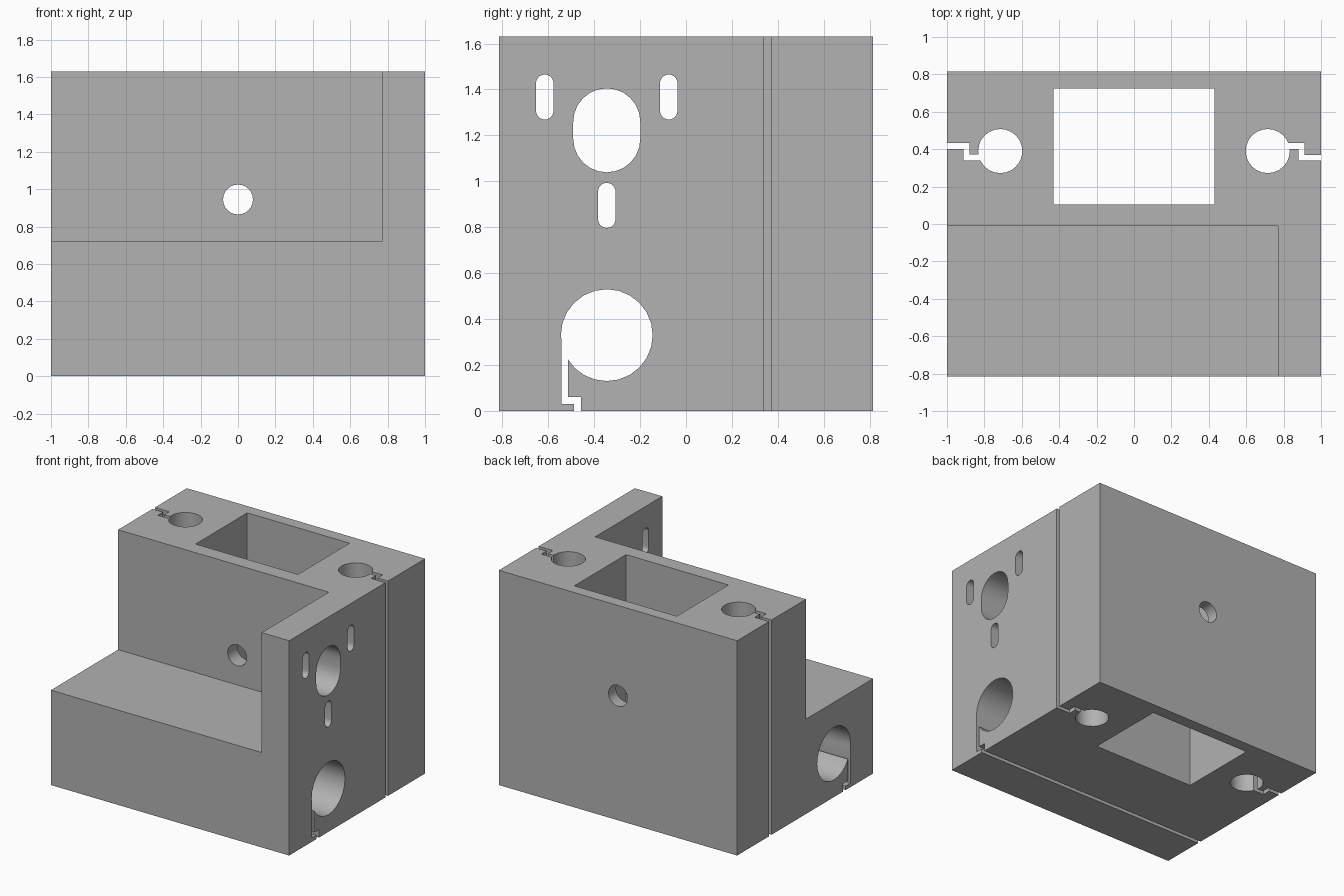
import bpy, bmesh
from math import cos, sin, pi, radians

if "Cube" in bpy.data.objects:
    bpy.data.objects.remove(bpy.data.objects["Cube"], do_unlink=True)

grey = bpy.data.materials.new("plain grey")
grey.use_nodes = True
colour = (0.445, 0.445, 0.445, 1)
grey.diffuse_color = colour
grey.node_tree.nodes["Principled BSDF"].inputs["Base Color"].default_value = colour

AXES = {"x": lambda u, v, w: (w, u, v),
        "y": lambda u, v, w: (u, w, v),
        "z": lambda u, v, w: (u, v, w)}


def prism(name, axis, profile, lo=-2, hi=2):
    """Extrude a closed outline along an axis."""
    bm = bmesh.new()
    place = AXES[axis]
    base = bm.faces.new([bm.verts.new(place(u, v, lo)) for u, v in profile])
    out = bmesh.ops.extrude_face_region(bm, geom=[base])
    moved = [g for g in out["geom"] if isinstance(g, bmesh.types.BMVert)]
    bmesh.ops.translate(bm, verts=moved, vec=place(0, 0, hi - lo))
    bmesh.ops.recalc_face_normals(bm, faces=bm.faces)
    mesh = bpy.data.meshes.new(name)
    bm.to_mesh(mesh)
    bm.free()
    mesh.materials.append(grey)
    obj = bpy.data.objects.new(name, mesh)
    bpy.context.collection.objects.link(obj)
    return obj


def rect(u0, u1, v0, v1):
    return [(u0, v0), (u1, v0), (u1, v1), (u0, v1)]


def oblong(u, v, r, half=0, n=24):
    """Circle, or upright rounded slot when half is the straight half length."""
    pts = []
    for top in (1, -1):
        steps = n // 2 + (1 if half else 0)
        start = 0 if top == 1 else pi
        for i in range(steps):
            a = start + 2 * pi * i / n
            pts.append((u + r * cos(a), v + top * half + r * sin(a)))
    return pts


# Solid block with the step removed in front
block = prism("mount_block", "z", rect(-1, 1, -0.815, 0.815), 0, 1.63)
cutters = [
    prism("step_cut", "x", rect(-2, -0.01, 0.72, 2), -2, 0.77),
    prism("window_cut", "z", rect(-0.43, 0.43, 0.105, 0.725)),
    prism("bolt_cut", "y", oblong(0, 0.945, 0.08)),
]

# Rod bores with stepped clamping slits, each the other turned half way round
slit = [(0.78, 0.40), (0.88, 0.40), (0.88, 0.34), (1.1, 0.34),
        (1.1, 0.37), (0.912, 0.37), (0.912, 0.432), (0.78, 0.432)]
for side, s in (("left", 1), ("right", -1)):
    cutters.append(prism(side + "_bore_cut", "z", oblong(s * 0.715, 0.39, 0.118)))
    outline = [(s * x, 0.386 + s * (y - 0.386)) for x, y in slit]
    cutters.append(prism(side + "_slit_cut", "z", outline))

# Lower cross bore and its stepped slit
cutters.append(prism("cross_bore_cut", "x", oblong(-0.345, 0.33, 0.2)))
cutters.append(prism("cross_slit_cut", "x", [
    (-0.542, 0.34), (-0.542, 0.03), (-0.487, 0.03), (-0.487, -0.1),
    (-0.457, -0.1), (-0.457, 0.06), (-0.514, 0.06), (-0.514, 0.34)]))

# Shaft opening and three screw slots in the side plate
cutters.append(prism("shaft_cut", "x", oblong(-0.345, 1.222, 0.146, 0.037), 0.6))
for y, z in ((-0.615, 1.367), (-0.075, 1.367), (-0.345, 0.895)):
    cutters.append(prism("screw_slot_cut", "x", oblong(y, z, 0.038, 0.06), 0.6))

bpy.ops.object.select_all(action="DESELECT")
bpy.context.view_layer.objects.active = block
block.select_set(True)
for cutter in cutters:
    cutter.hide_render = True
    mod = block.modifiers.new(cutter.name, "BOOLEAN")
    mod.operation = "DIFFERENCE"
    mod.solver = "EXACT"
    mod.object = cutter
    bpy.ops.object.modifier_apply(modifier=mod.name)
    bpy.data.objects.remove(cutter, do_unlink=True)

bpy.ops.object.shade_smooth_by_angle(angle=radians(30))
